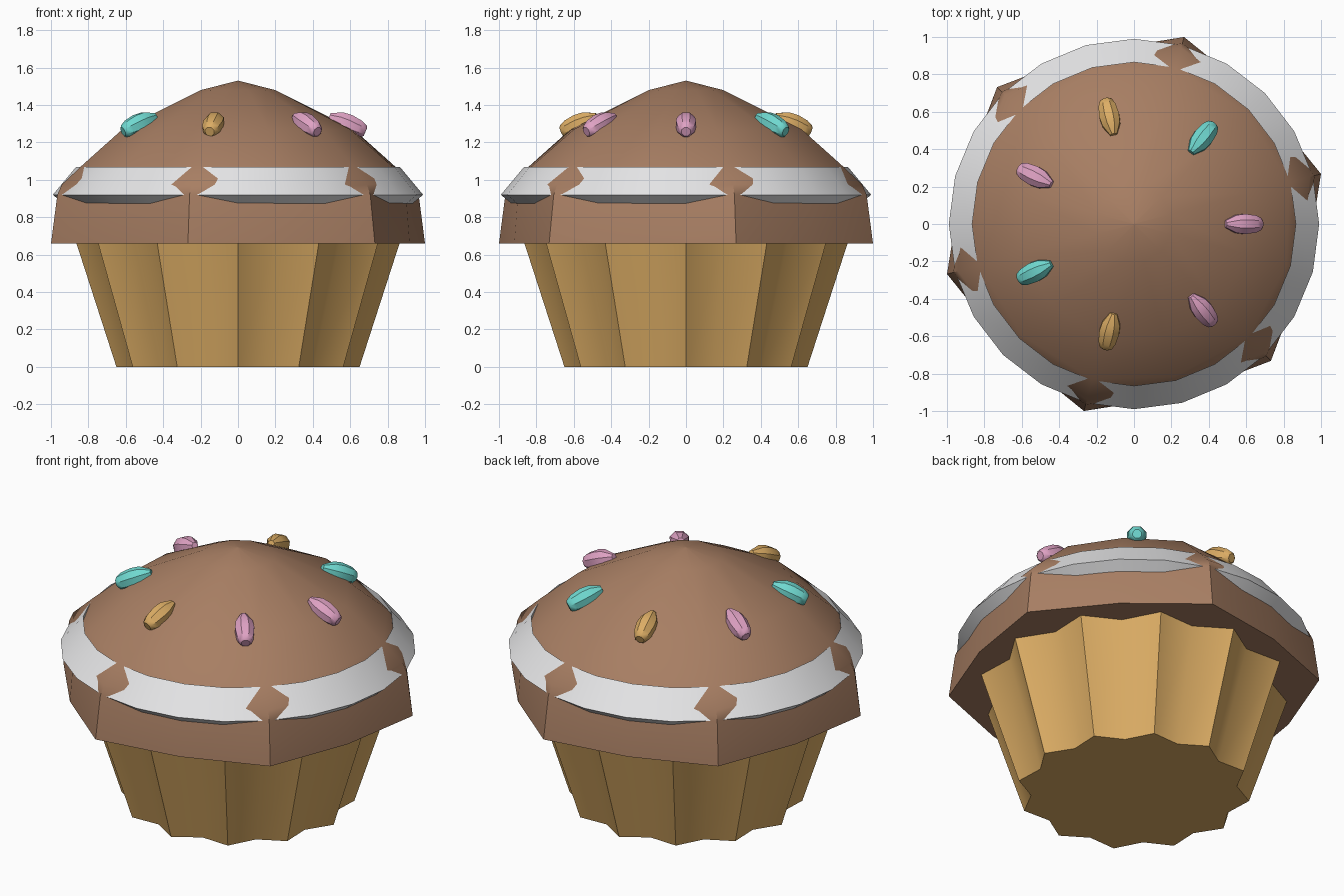
import bpy
from math import cos, sin, pi, radians
from mathutils import Matrix

cube = bpy.data.objects.get("Cube")
if cube:
    bpy.data.objects.remove(cube, do_unlink=True)


def material(name, rgb):
    mat = bpy.data.materials.new(name)
    mat.use_nodes = True
    mat.diffuse_color = (*rgb, 1)
    mat.node_tree.nodes["Principled BSDF"].inputs["Base Color"].default_value = (*rgb, 1)
    return mat


brown = material("baked brown", (0.39, 0.21, 0.125))
tan = material("paper tan", (0.72, 0.42, 0.13))
white = material("icing white", (0.80, 0.80, 0.81))
pink = material("candy pink", (0.74, 0.36, 0.55))
teal = material("candy teal", (0.16, 0.69, 0.63))


def lathe(name, rows, count, mat, start=0.0, smooth=30, closed=False):
    """Stack rings of (even radius, odd radius, height); closed joins last to first."""
    verts, faces = [], []
    for even, odd, z in rows:
        for i in range(count):
            r = odd if i % 2 else even
            a = start + 2 * pi * i / count
            verts.append((r * cos(a), r * sin(a), z))
    n = len(rows)
    for k in range(n if closed else n - 1):
        lo, hi = k * count, (k + 1) % n * count
        for i in range(count):
            j = (i + 1) % count
            faces.append((lo + i, lo + j, hi + j, hi + i))
    if not closed:
        faces.append(tuple(reversed(range(count))))
        faces.append(tuple(range((n - 1) * count, n * count)))
    mesh = bpy.data.meshes.new(name)
    mesh.from_pydata(verts, [], faces)
    mesh.materials.append(mat)
    obj = bpy.data.objects.new(name, mesh)
    bpy.context.collection.objects.link(obj)
    bpy.ops.object.select_all(action="DESELECT")
    obj.select_set(True)
    bpy.context.view_layer.objects.active = obj
    bpy.ops.object.shade_smooth_by_angle(angle=radians(smooth))
    return obj


# Fluted paper cup: sharp ridges, soft valleys
lathe("paper_cup", [(0.65, 0.575, 0), (0.87, 0.77, 0.68)], 24, tan, smooth=45)

# Cake top: six ridges with softer sides between them
lathe("cake_top", [
    (1.035, 0.95, 0.66),
    (1.00, 0.93, 0.92),
    (0.975, 0.92, 0.975),
    (0.86, 0.845, 1.08),
    (0.64, 0.62, 1.27),
    (0.207, 0.207, 1.48),
    (0.002, 0.002, 1.53),
], 12, brown, start=pi / 12, smooth=32)

# Icing band around the cake
lathe("icing_band", [(r, r, z) for r, z in ((0.88, 0.83), (0.99, 0.92), (0.865, 1.07))],
      24, white, closed=True)

# Seven sprinkles pointing outward down the dome
profile = [(0.02, -0.11), (0.052, -0.05), (0.058, 0.0), (0.05, 0.06), (0.036, 0.092), (0.026, 0.1)]
for i, mat in enumerate((pink, teal, tan, pink, teal, tan, pink)):
    a = 2 * pi * i / 7
    sprinkle = lathe(f"sprinkle_{i + 1}", [(r, r, z) for r, z in profile], 8, mat,
                     start=pi / 8, smooth=35)
    sprinkle.matrix_world = (Matrix.Translation((0.59 * cos(a), 0.59 * sin(a), 1.297))
                             @ Matrix.Rotation(a, 4, "Z")
                             @ Matrix.Rotation(radians(113), 4, "Y"))
